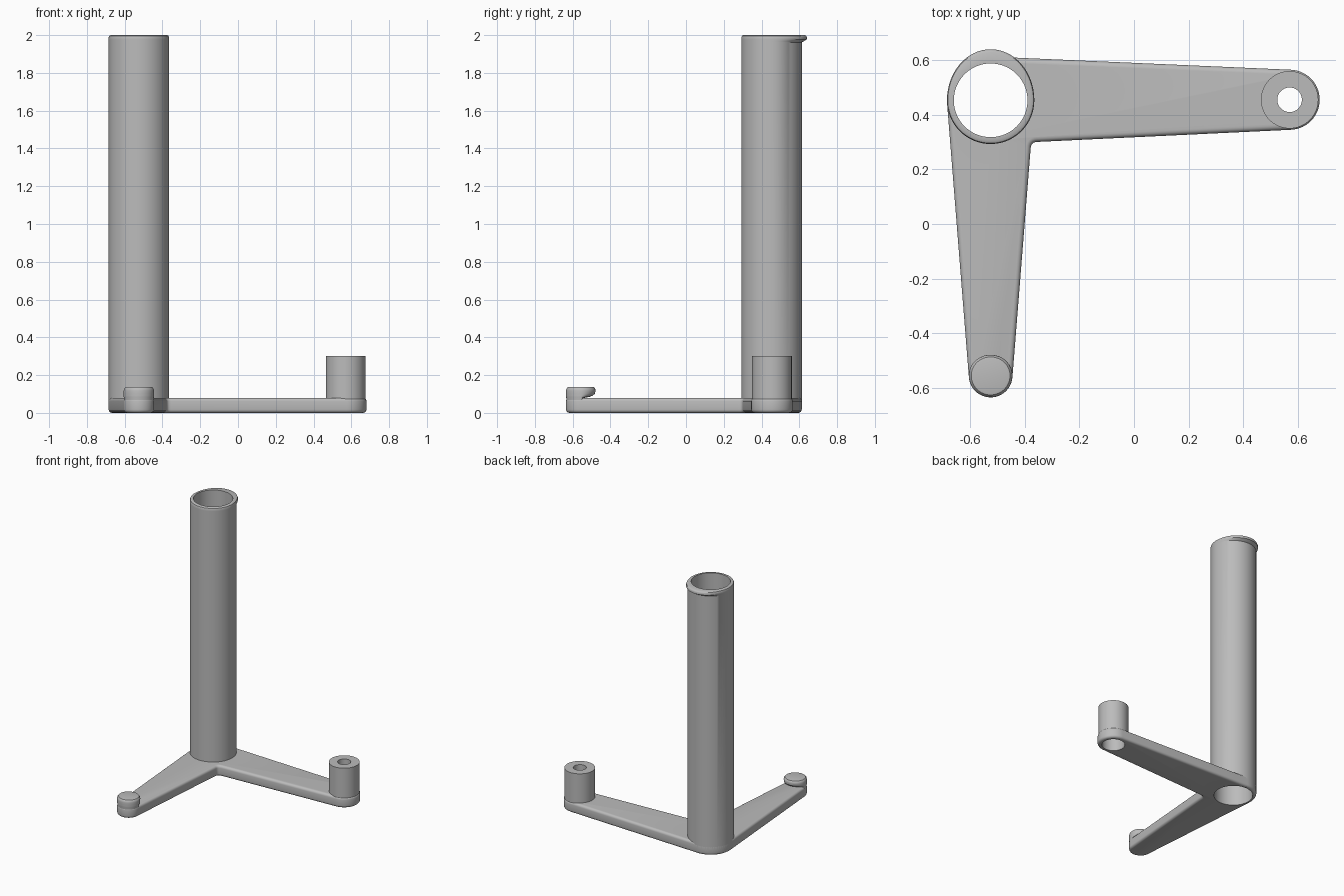
import bpy, bmesh, math
from mathutils import Vector

if "Cube" in bpy.data.objects:
    bpy.data.objects.remove(bpy.data.objects["Cube"])

HUB = Vector((-0.525, 0.453))
SIDE = Vector((0.57, 0.455))
FRONT = Vector((-0.525, -0.555))
R_HUB, R_SIDE, R_FRONT = 0.16, 0.11, 0.08
N = 64

grey = bpy.data.materials.new("grey")
grey.diffuse_color = (0.5, 0.5, 0.5, 1)
grey.use_nodes = True
grey.node_tree.nodes["Principled BSDF"].inputs["Base Color"].default_value = grey.diffuse_color


def finish(name, bm):
    bmesh.ops.recalc_face_normals(bm, faces=bm.faces)
    me = bpy.data.meshes.new(name)
    bm.to_mesh(me)
    bm.free()
    me.materials.append(grey)
    ob = bpy.data.objects.new(name, me)
    bpy.context.collection.objects.link(ob)
    return ob


def smooth(ob):
    bpy.ops.object.select_all(action='DESELECT')
    ob.select_set(True)
    bpy.context.view_layer.objects.active = ob
    bpy.ops.object.shade_smooth_by_angle(angle=math.radians(35))


def loft(name, centre, rings, closed):
    """Stack rings (radius, z, reach of the back half); closed joins last to first."""
    bm = bmesh.new()
    loops = []
    for r, z, back in rings:
        loop = []
        for i in range(N):
            a = 2 * math.pi * i / N
            y = math.sin(a)
            loop.append(bm.verts.new((centre.x + r * math.cos(a),
                                      centre.y + y * (back if y > 0 else r), z)))
        loops.append(loop)
    pairs = list(zip(loops, loops[1:]))
    if closed:
        pairs.append((loops[-1], loops[0]))
    else:
        bm.faces.new(loops[0])
        bm.faces.new(loops[-1])
    for a, b in pairs:
        for i in range(N):
            j = (i + 1) % N
            bm.faces.new((a[i], a[j], b[j], b[i]))
    return finish(name, bm)


def arc(c, r, a0, a1, n):
    return [c + r * Vector((math.cos(a0 + (a1 - a0) * i / n),
                            math.sin(a0 + (a1 - a0) * i / n))) for i in range(n + 1)]


# base plate outline: two tapered arms tangent to the hub
phi_a = math.acos((R_HUB - R_SIDE) / (SIDE - HUB).length)
phi_b = math.acos((R_HUB - R_FRONT) / (FRONT - HUB).length)
down = -math.pi / 2
pts = arc(SIDE, R_SIDE, -phi_a, phi_a, 32)
pts += arc(HUB, R_HUB, phi_a, 2 * math.pi + down - phi_b, 24)
pts += arc(FRONT, R_FRONT, down - phi_b, down + phi_b, 32)

# small fillet where the arms meet
na = Vector((math.cos(-phi_a), math.sin(-phi_a)))
nb = Vector((math.cos(down + phi_b), math.sin(down + phi_b)))
det = na.x * nb.y - na.y * nb.x
corner = HUB + R_HUB * Vector((nb.y - na.y, na.x - nb.x)) / det
p0 = corner + 0.022 * (pts[-1] - corner).normalized()
p1 = corner + 0.022 * (pts[0] - corner).normalized()
for i in range(7):
    t = i / 6
    pts.append((1 - t) ** 2 * p0 + 2 * t * (1 - t) * corner + t * t * p1)

# base plate with rounded rims
bm = bmesh.new()
face = bm.faces.new([bm.verts.new((p.x, p.y, 0)) for p in pts])
ext = bmesh.ops.extrude_face_region(bm, geom=[face])
bmesh.ops.translate(bm, vec=(0, 0, 0.08),
                    verts=[g for g in ext["geom"] if isinstance(g, bmesh.types.BMVert)])
rims = [e for e in bm.edges if abs(e.verts[0].co.z - e.verts[1].co.z) < 1e-5]
bmesh.ops.bevel(bm, geom=rims, offset=0.018, segments=4, profile=0.5, affect='EDGES')
plate = finish("base_plate", bm)

# openings through the plate
for centre, r in ((HUB, 0.145), (SIDE, 0.086)):
    cutter = loft("hole_cutter", centre, [(r, -0.1, r), (r, 0.2, r)], False)
    cutter.hide_render = True
    bpy.context.view_layer.objects.active = plate
    mod = plate.modifiers.new("hole", 'BOOLEAN')
    mod.operation = 'DIFFERENCE'
    mod.solver = 'EXACT'
    mod.object = cutter
    bpy.ops.object.modifier_apply(modifier=mod.name)
    bpy.data.objects.remove(cutter, do_unlink=True)
smooth(plate)

# tall tube with a lip at the back of its top
tube = [(0.135, 0, 0.135), (0.145, 0, 0.145), (0.145, 0.03, 0.145), (0.16, 0.03, 0.16),
        (0.16, 1.962, 0.16), (0.16, 1.966, 0.169), (0.16, 1.972, 0.178),
        (0.16, 1.976, 0.186), (0.16, 1.988, 0.187), (0.157, 1.996, 0.183),
        (0.150, 2.0, 0.176), (0.135, 2.0, 0.135)]
smooth(loft("tube", HUB, tube, True))

# boss with a stepped bore
boss = [(0.08, 0), (0.086, 0), (0.086, 0.03), (0.105, 0.03), (0.105, 0.3),
        (0.045, 0.3), (0.045, 0.23), (0.08, 0.23)]
smooth(loft("boss", SIDE, [(r, z, r) for r, z in boss], True))

# hooked peg, undercut on its back side
peg = [(0.078, 0.03, 0.02), (0.079, 0.08, 0.02), (0.08, 0.085, 0.045), (0.08, 0.092, 0.062),
       (0.08, 0.102, 0.073), (0.08, 0.118, 0.076), (0.078, 0.128, 0.074),
       (0.071, 0.136, 0.068), (0.062, 0.138, 0.06)]
smooth(loft("peg", FRONT, peg, False))
